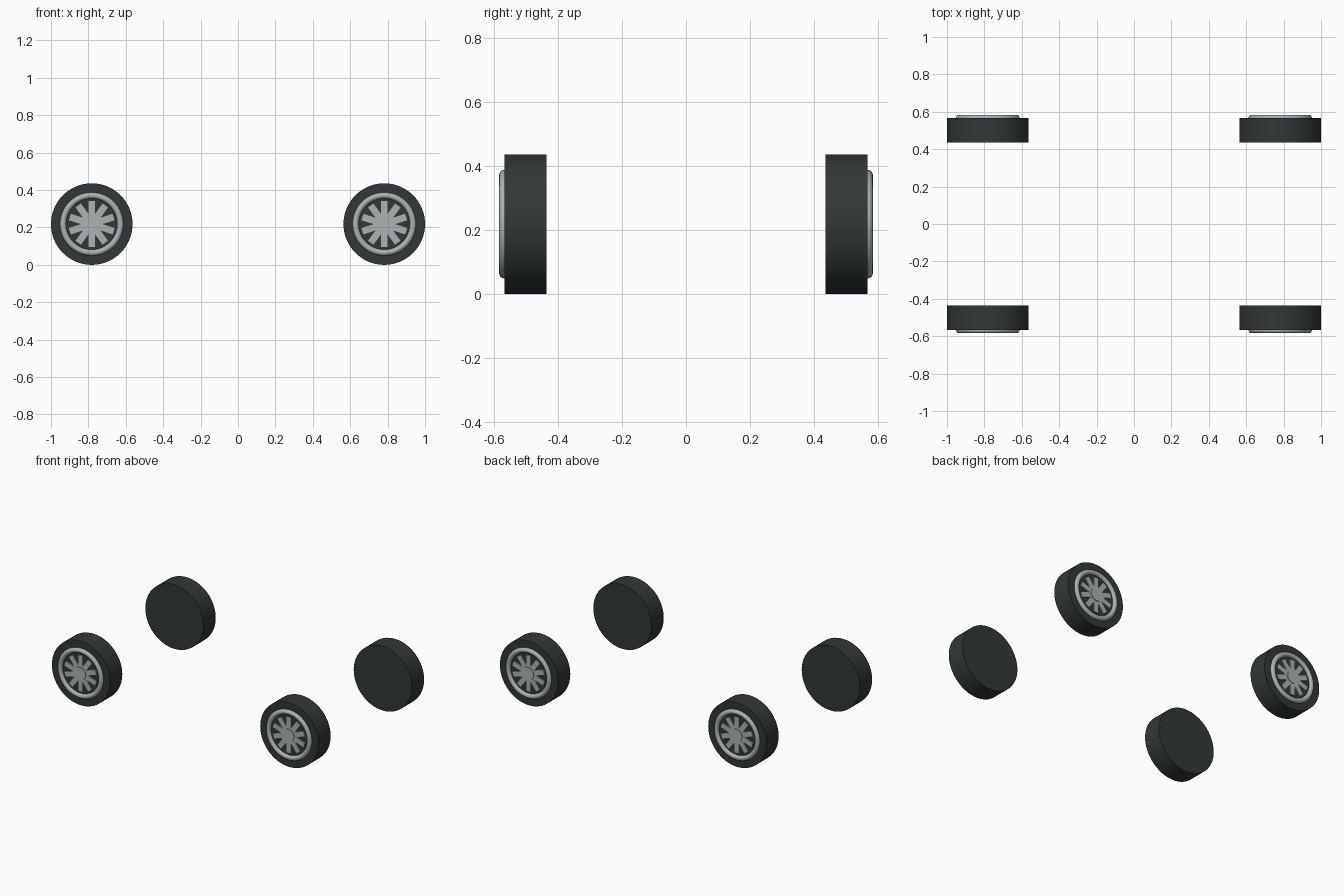
import bpy, bmesh, math
from mathutils import Matrix, Vector

if "Cube" in bpy.data.objects:
    bpy.data.objects.remove(bpy.data.objects["Cube"])

R, CX, CY = 0.218, 0.782, 0.501   # tyre radius and wheel centre
HALF = 0.066                      # half the tyre width


def material(name, rgb):
    m = bpy.data.materials.new(name)
    m.diffuse_color = (*rgb, 1)
    m.use_nodes = True
    m.node_tree.nodes["Principled BSDF"].inputs["Base Color"].default_value = m.diffuse_color
    return m


RUBBER = material("dark_rubber", (0.030, 0.040, 0.039))
METAL = material("pale_metal", (0.40, 0.455, 0.455))


def finish(name, bm, mat, place):
    bmesh.ops.recalc_face_normals(bm, faces=bm.faces)
    me = bpy.data.meshes.new(name)
    bm.to_mesh(me)
    bm.free()
    me.materials.append(mat)
    ob = bpy.data.objects.new(name, me)
    bpy.context.collection.objects.link(ob)
    ob.matrix_world = place
    bpy.ops.object.select_all(action='DESELECT')
    ob.select_set(True)
    bpy.context.view_layer.objects.active = ob
    bpy.ops.object.shade_smooth_by_angle(angle=math.radians(40))


# Parts are made with the axle on local z, the outer face pointing to +z
def disc(radius, z0, z1, sides):
    bm = bmesh.new()
    bmesh.ops.create_cone(bm, cap_ends=True, segments=sides, radius1=radius,
                          radius2=radius, depth=z1 - z0,
                          matrix=Matrix.Translation((0, 0, (z0 + z1) / 2)))
    return bm


def ring(major, minor, z, sides=64, steps=16):
    bm = bmesh.new()
    loop = [bm.verts.new((major + minor * math.cos(a), 0, z + minor * math.sin(a)))
            for a in (math.tau * i / steps for i in range(steps))]
    edges = [bm.edges.new((loop[i], loop[(i + 1) % steps])) for i in range(steps)]
    bmesh.ops.spin(bm, geom=loop + edges, cent=(0, 0, 0), axis=(0, 0, 1),
                   angle=math.tau, steps=sides, use_merge=True)
    bmesh.ops.remove_doubles(bm, verts=bm.verts, dist=1e-5)
    return bm


def spokes(count, length, width, z0, z1):
    bm = bmesh.new()
    for i in range(count):
        turn = Matrix.Rotation(math.tau * i / count + math.pi / 2, 4, 'Z')
        bmesh.ops.create_cube(bm, size=1, matrix=turn
                              @ Matrix.Translation((length / 2, 0, (z0 + z1) / 2))
                              @ Matrix.Diagonal((length, width, z1 - z0, 1)))
    return bm


# Four wheels, outer faces pointing away from the centre line
for end, side in (("front", -1), ("rear", 1)):
    for hand, sx in (("left", -1), ("right", 1)):
        place = (Matrix.Translation((sx * CX, side * CY, R))
                 @ Matrix.Rotation(-side * math.pi / 2, 4, 'X'))
        tag = f"{end}_{hand}_"
        finish(tag + "tyre", disc(R, -HALF, HALF, 64), RUBBER, place)
        finish(tag + "rim_ring", ring(0.153, 0.0165, HALF), METAL, place)
        finish(tag + "spokes", spokes(10, 0.123, 0.036, HALF - 0.005, HALF + 0.007),
               METAL, place)
        finish(tag + "hub", disc(0.043, HALF - 0.005, HALF + 0.012, 32), METAL, place)
